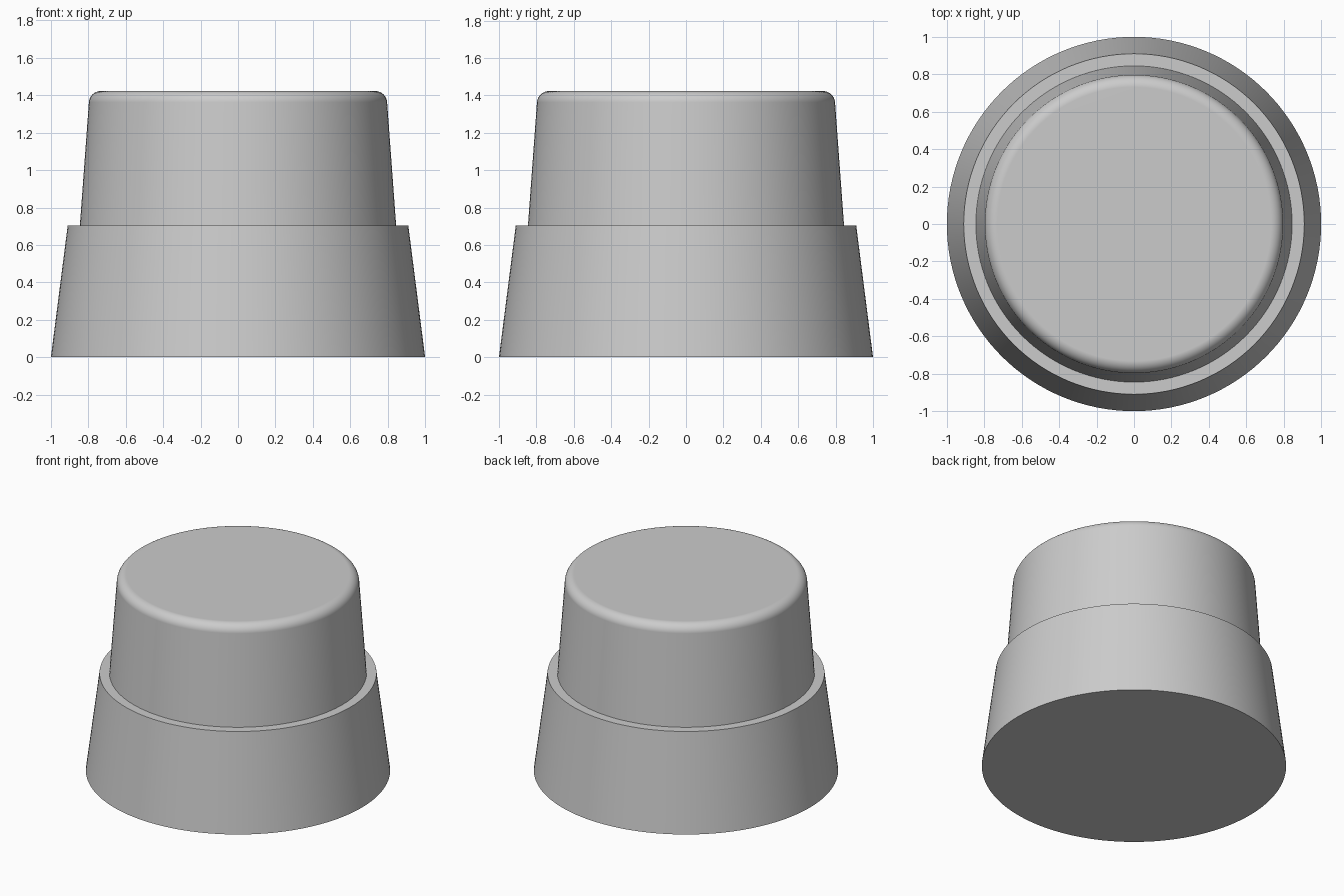
import bpy
import bmesh
import math

SEGMENTS = 128

cube = bpy.data.objects.get("Cube")
if cube:
    bpy.data.objects.remove(cube, do_unlink=True)

# Single plain grey finish
grey = bpy.data.materials.new("plain_grey")
grey.use_nodes = True
colour = (0.6, 0.6, 0.6, 1.0)
grey.diffuse_color = colour
grey.node_tree.nodes["Principled BSDF"].inputs["Base Color"].default_value = colour


def lathe(name, profile):
    """Spin a (radius, height) profile round the z axis."""
    bm = bmesh.new()
    verts = [bm.verts.new((r, 0, z)) for r, z in profile]
    edges = [bm.edges.new(pair) for pair in zip(verts, verts[1:])]
    bmesh.ops.spin(bm, geom=verts + edges, cent=(0, 0, 0), axis=(0, 0, 1),
                   angle=math.tau, steps=SEGMENTS)
    bmesh.ops.remove_doubles(bm, verts=bm.verts, dist=0.0001)
    bmesh.ops.recalc_face_normals(bm, faces=bm.faces)
    mesh = bpy.data.meshes.new(name)
    bm.to_mesh(mesh)
    bm.free()
    mesh.materials.append(grey)
    obj = bpy.data.objects.new(name, mesh)
    bpy.context.collection.objects.link(obj)

    bpy.ops.object.select_all(action="DESELECT")
    obj.select_set(True)
    bpy.context.view_layer.objects.active = obj
    bpy.ops.object.shade_smooth_by_angle(angle=math.radians(30))
    weighted = obj.modifiers.new("even_shading", "WEIGHTED_NORMAL")
    weighted.keep_sharp = True
    return obj


step_z, top_z = 0.705, 1.423
neck_r = 0.845

# Tapered base: closed underside, sloping wall and narrow flat ledge
lathe("base", [(0, 0), (1, 0), (0.91, step_z), (neck_r, step_z)])

# Tapered cap: sloping wall, rounded rim and flat top
fillet, rim_r = 0.065, 0.732
draft = math.radians(4.2)
rim = []
for i in range(11):
    a = draft + (math.pi / 2 - draft) * i / 10
    rim.append((rim_r + fillet * math.cos(a), top_z - fillet + fillet * math.sin(a)))
lathe("cap", [(neck_r, step_z)] + rim + [(0, top_z)])
